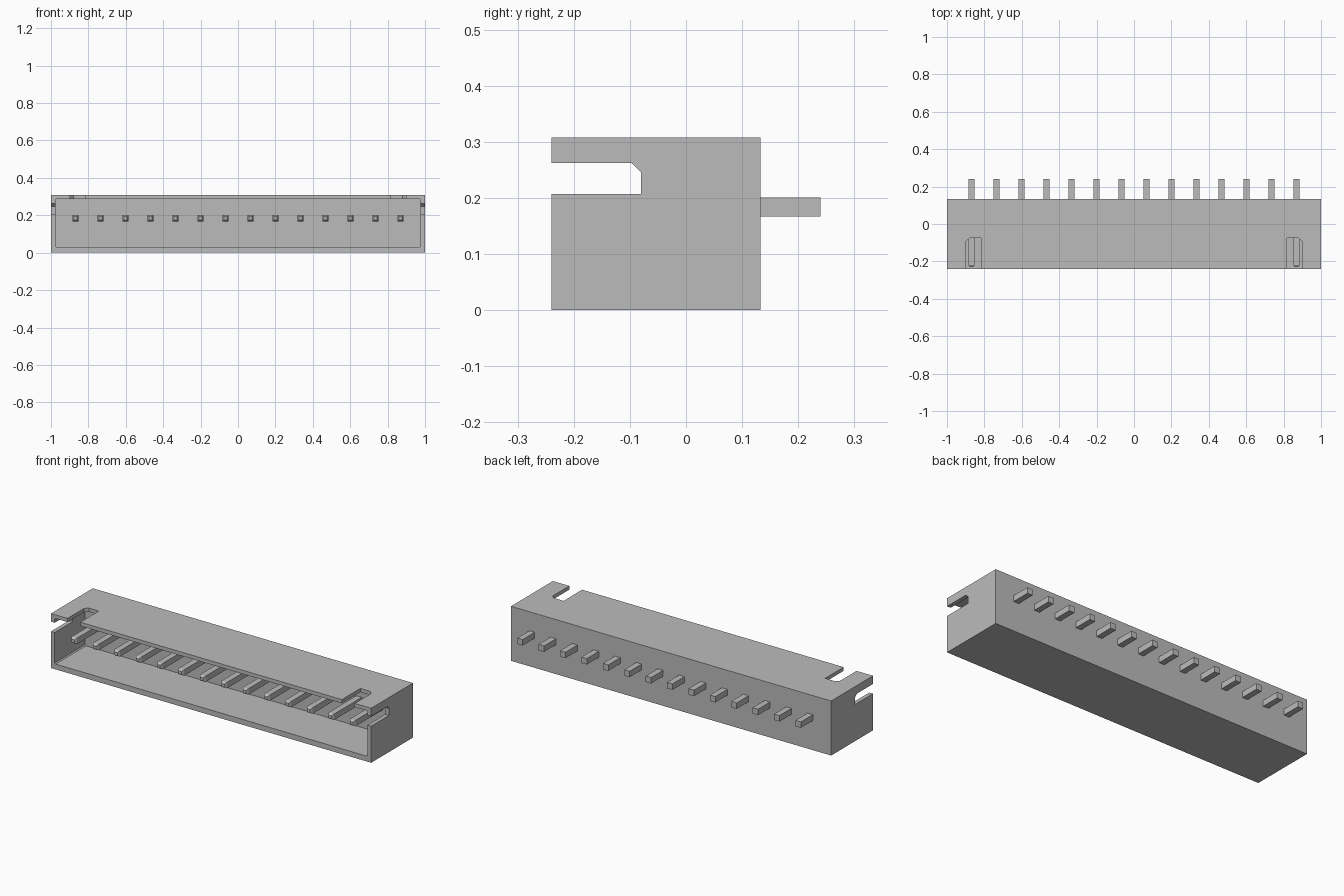
import bpy, bmesh
from mathutils import Vector

cube = bpy.data.objects.get("Cube")
if cube:
    bpy.data.objects.remove(cube, do_unlink=True)

grey = bpy.data.materials.new("light grey")
grey.use_nodes = True
grey.diffuse_color = (0.5, 0.5, 0.5, 1)
grey.node_tree.nodes["Principled BSDF"].inputs["Base Color"].default_value = (0.5, 0.5, 0.5, 1)


def add_object(name, bm):
    bmesh.ops.recalc_face_normals(bm, faces=bm.faces)
    mesh = bpy.data.meshes.new(name)
    bm.to_mesh(mesh)
    bm.free()
    mesh.materials.append(grey)
    obj = bpy.data.objects.new(name, mesh)
    bpy.context.collection.objects.link(obj)
    return obj


def prism(name, points, start, end):
    """Extrude a closed outline of 3D points along (end - start)."""
    bm = bmesh.new()
    face = bm.faces.new([bm.verts.new(Vector(p) + Vector(start)) for p in points])
    ext = bmesh.ops.extrude_face_region(bm, geom=[face])
    verts = [v for v in ext["geom"] if isinstance(v, bmesh.types.BMVert)]
    bmesh.ops.translate(bm, verts=verts, vec=Vector(end) - Vector(start))
    return add_object(name, bm)


def cut(target, cutter):
    mod = target.modifiers.new("cut", 'BOOLEAN')
    mod.operation = 'DIFFERENCE'
    mod.solver = 'EXACT'
    mod.object = cutter
    cutter.hide_render = True
    bpy.context.view_layer.objects.active = target
    bpy.ops.object.modifier_apply(modifier=mod.name)
    bpy.data.objects.remove(cutter, do_unlink=True)


FRONT, BACK, TOP = -0.24, 0.133, 0.308

# Housing block
housing = prism("housing", [(-1, 0, 0), (1, 0, 0), (1, 0, TOP), (-1, 0, TOP)],
                (0, FRONT, 0), (0, BACK, 0))

# Open front cavity with slightly softened corners
x, z0, z1, c = 0.977, 0.03, 0.287, 0.006
cavity = [(-x + c, 0, z0), (x - c, 0, z0), (x, 0, z0 + c), (x, 0, z1 - c),
          (x - c, 0, z1), (-x + c, 0, z1), (-x, 0, z1 - c), (-x, 0, z0 + c)]
cut(housing, prism("cavity_cutter", cavity, (0, FRONT - 0.1, 0), (0, 0.03, 0)))

for side in (-1, 1):
    # Notch in each end wall, chamfered at its upper inner corner
    notch = [(0, -0.4, 0.207), (0, -0.08, 0.207), (0, -0.08, 0.246),
             (0, -0.097, 0.262), (0, -0.4, 0.262)]
    cut(housing, prism("notch_cutter", notch, (side * 0.95, 0, 0), (side * 1.1, 0, 0)))
    # Keying slot in the top wall near each end, chamfered at its outer corner
    slot = [(side * 0.817, -0.4, 0), (side * 0.817, -0.075, 0), (side * 0.879, -0.075, 0),
            (side * 0.897, -0.092, 0), (side * 0.897, -0.4, 0)]
    cut(housing, prism("slot_cutter", slot, (0, 0, 0.25), (0, 0, 0.4)))

# Row of square pins with tapered front tips
PINS, PITCH, HALF, PIN_Z = 14, 0.1337, 0.0168, 0.1835
for i in range(PINS):
    px = (i - (PINS - 1) / 2) * PITCH
    bm = bmesh.new()
    rings = []
    for y, h in ((-0.23, 0.009), (-0.218, HALF), (0.24, HALF)):
        rings.append([bm.verts.new((px + sx * h, y, PIN_Z + sz * h))
                      for sx, sz in ((-1, -1), (1, -1), (1, 1), (-1, 1))])
    bm.faces.new(rings[0])
    bm.faces.new(rings[-1])
    for a, b in zip(rings, rings[1:]):
        for k in range(4):
            bm.faces.new((a[k], a[(k + 1) % 4], b[(k + 1) % 4], b[k]))
    add_object(f"pin_{i + 1}", bm)
